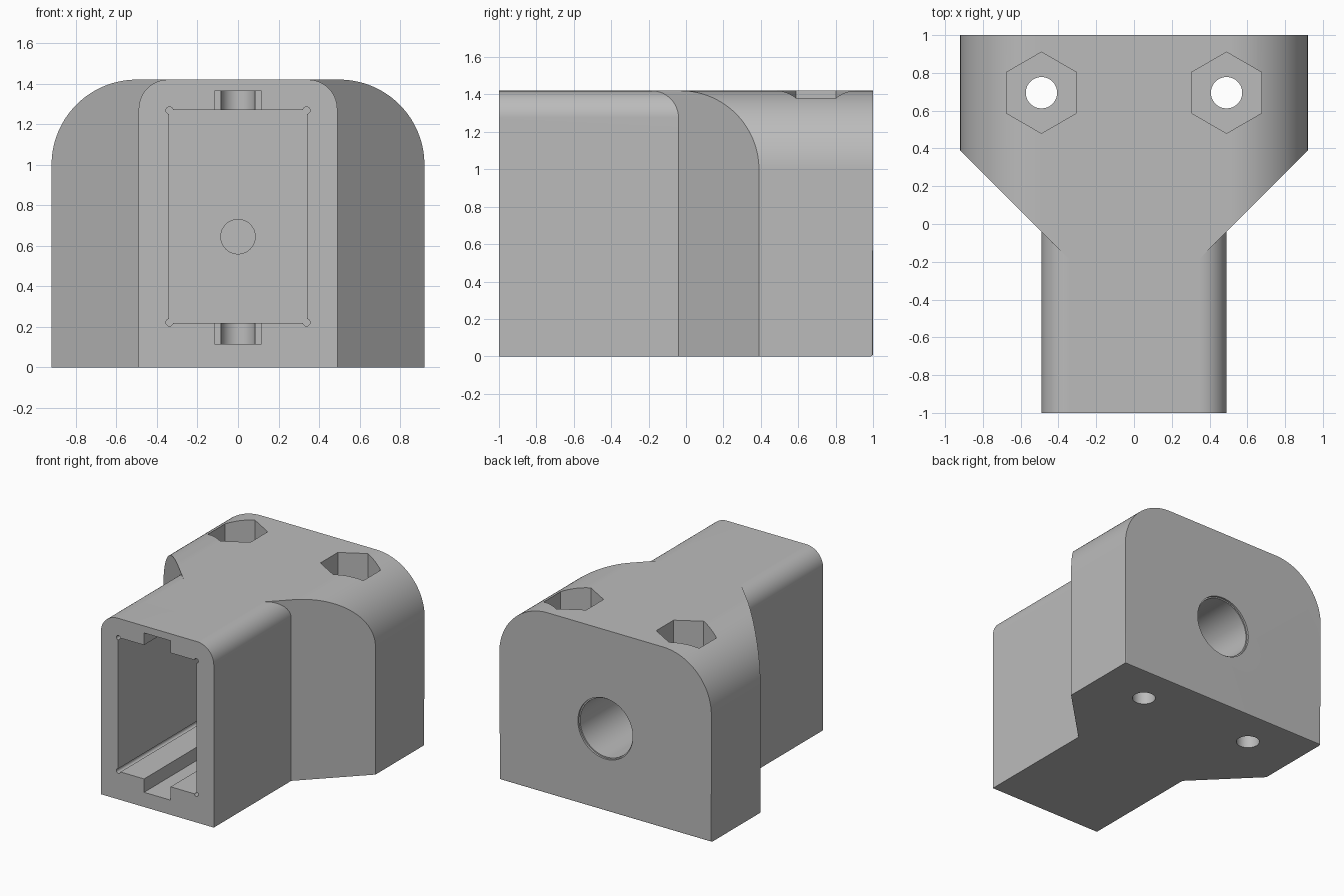
import bpy, bmesh
from math import sin, cos, pi, radians

if "Cube" in bpy.data.objects:
    bpy.data.objects.remove(bpy.data.objects["Cube"])

HEIGHT = 1.42
BORE_Z = 0.645
CAVITY_END = 0.05

grey = bpy.data.materials.new("plain grey")
grey.use_nodes = True
colour = (0.5, 0.5, 0.5, 1)
grey.diffuse_color = colour
grey.node_tree.nodes["Principled BSDF"].inputs["Base Color"].default_value = colour


def prism(name, outline, axis, lo, hi, back_bevel=0):
    """Extrude a 2D outline along y (outline in x, z) or z (outline in x, y)."""
    bm = bmesh.new()
    rings = []
    for h in (lo, hi):
        rings.append([bm.verts.new((a, h, b) if axis == "y" else (a, b, h))
                      for a, b in outline])
    bm.faces.new(rings[0])
    bm.faces.new(rings[1])
    n = len(outline)
    for i in range(n):
        j = (i + 1) % n
        bm.faces.new((rings[0][i], rings[0][j], rings[1][j], rings[1][i]))
    if back_bevel:
        rim = [e for e in bm.edges if all(v in rings[1] for v in e.verts)]
        bmesh.ops.bevel(bm, geom=rim, offset=back_bevel, segments=2,
                        profile=0.5, affect="EDGES")
    bmesh.ops.recalc_face_normals(bm, faces=bm.faces)
    mesh = bpy.data.meshes.new(name)
    bm.to_mesh(mesh)
    bm.free()
    mesh.materials.append(grey)
    obj = bpy.data.objects.new(name, mesh)
    bpy.context.collection.objects.link(obj)
    return obj


def circle(cx, cy, r, n=48, start=0):
    return [(cx + r * cos(start + 2 * pi * i / n), cy + r * sin(start + 2 * pi * i / n))
            for i in range(n)]


def box(x, lo, hi):
    return [(-x, lo), (x, lo), (x, hi), (-x, hi)]


def arch(half, radius, steps):
    """Flat bottom, rounded top corners."""
    right = [(half - radius + radius * cos(pi / 2 * i / steps),
              HEIGHT - radius + radius * sin(pi / 2 * i / steps))
             for i in range(steps + 1)]
    left = [(-x, z) for x, z in reversed(right)]
    return [(half, 0)] + right + left + [(-half, 0)]


def combine(target, tool, operation):
    mod = target.modifiers.new(operation.lower(), "BOOLEAN")
    mod.operation, mod.solver, mod.object = operation, "EXACT", tool
    bpy.context.view_layer.objects.active = target
    bpy.ops.object.modifier_apply(modifier=mod.name)
    bpy.data.objects.remove(tool)


# Wide rear block, tapered toward the neck at 45 degrees
body = prism("socket_body", arch(0.92, 0.42, 28), "y", -0.5, 1, back_bevel=0.012)
half_plan = [(0.34, -0.19), (0.92, 0.39), (0.92, 1.1)]
plan = half_plan + [(-x, y) for x, y in reversed(half_plan)]
combine(body, prism("plan_cutter", plan, "z", -0.2, 1.7), "INTERSECT")

# Narrow neck in front
combine(body, prism("neck", arch(0.49, 0.145, 14), "y", -1, 0.3), "UNION")

# Rectangular cavity with relieved corners
cutters = [prism("cavity", box(0.34, 0.22, 1.27), "y", -1.1, CAVITY_END)]
for x in (-0.338, 0.338):
    for z in (0.222, 1.268):
        cutters.append(prism("corner_relief", circle(x, z, 0.018, 16), "y",
                             -1.1, CAVITY_END))

# Key slot above and below the cavity, with a narrower rounded end
cutters.append(prism("key_slot", box(0.115, -1.1, -0.12), "z", 0.115, 1.365))
cutters.append(prism("slot_end", circle(0, -0.12, 0.085, 32), "z", 0.115, 1.365))

# Small pilot hole in the cavity end and the large rear bore
cutters.append(prism("pilot_hole", circle(0, BORE_Z, 0.085), "y", 0, 0.15))
cutters.append(prism("rear_bore", circle(0, BORE_Z, 0.228, 64), "y", 0.32, 1.1))
cutters.append(prism("bore_rim", circle(0, BORE_Z, 0.238, 64), "y", 0.985, 1.1))

# Bolt holes with hexagonal nut pockets
for x in (-0.49, 0.49):
    cutters.append(prism("bolt_hole", circle(x, 0.695, 0.083), "z", -0.1, 1.6))
    cutters.append(prism("nut_pocket", circle(x, 0.695, 0.215, 6, pi / 6), "z",
                         1.12, 1.6))

for cutter in cutters:
    combine(body, cutter, "DIFFERENCE")

# Smooth curved walls, crisp edges
bpy.ops.object.select_all(action="DESELECT")
body.select_set(True)
bpy.context.view_layer.objects.active = body
bpy.ops.object.shade_smooth_by_angle(angle=radians(25))
weighted = body.modifiers.new("weighted_normals", "WEIGHTED_NORMAL")
weighted.keep_sharp = True
